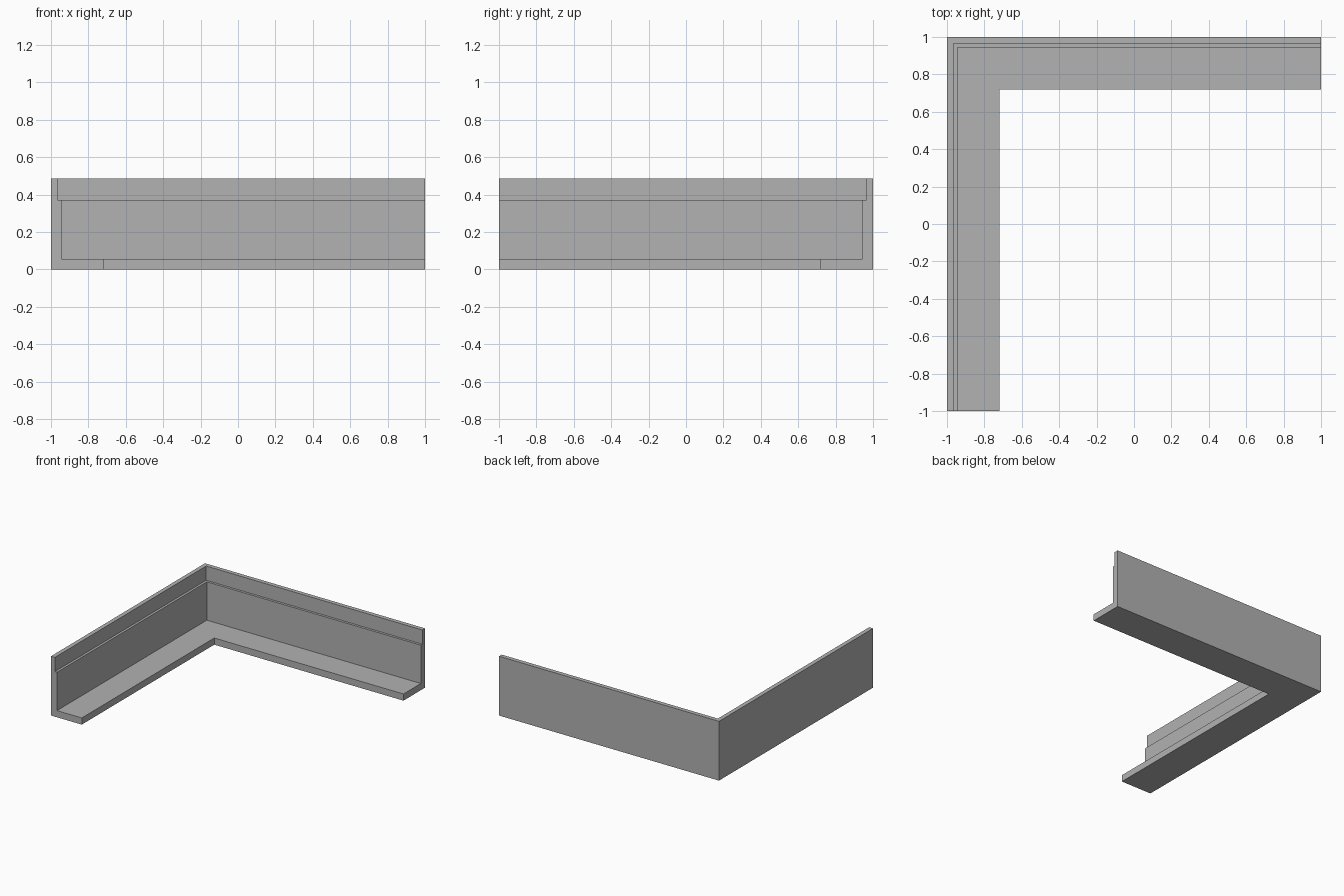
import bpy
import bmesh

cube = bpy.data.objects.get("Cube")
if cube:
    bpy.data.objects.remove(cube, do_unlink=True)

# Plain grey material
grey = bpy.data.materials.new("plain grey")
grey.use_nodes = True
colour = (0.445, 0.445, 0.445, 1)
grey.diffuse_color = colour
grey.node_tree.nodes["Principled BSDF"].inputs["Base Color"].default_value = colour

# Stepped L cross-section: (distance in from the outer wall, height)
foot, wall, lip = 0.28, 0.055, 0.035
base_top, ledge, top = 0.055, 0.37, 0.487
profile = [(0, 0), (foot, 0), (foot, base_top), (wall, base_top),
           (wall, ledge), (lip, ledge), (lip, top), (0, top)]

# Sweep the section along two sides with a mitred corner at back right
bm = bmesh.new()
sections = [
    [bm.verts.new((-1 + d, -1, z)) for d, z in profile],
    [bm.verts.new((-1 + d, 1 - d, z)) for d, z in profile],
    [bm.verts.new((1, 1 - d, z)) for d, z in profile],
]
count = len(profile)
for a, b in zip(sections, sections[1:]):
    for i in range(count):
        j = (i + 1) % count
        bm.faces.new((a[i], a[j], b[j], b[i]))

# Close both ends
bm.faces.new(sections[0])
bm.faces.new(sections[-1])
bmesh.ops.recalc_face_normals(bm, faces=bm.faces)

mesh = bpy.data.meshes.new("corner_trim")
bm.to_mesh(mesh)
bm.free()
mesh.materials.append(grey)
trim = bpy.data.objects.new("corner_trim", mesh)
bpy.context.collection.objects.link(trim)
